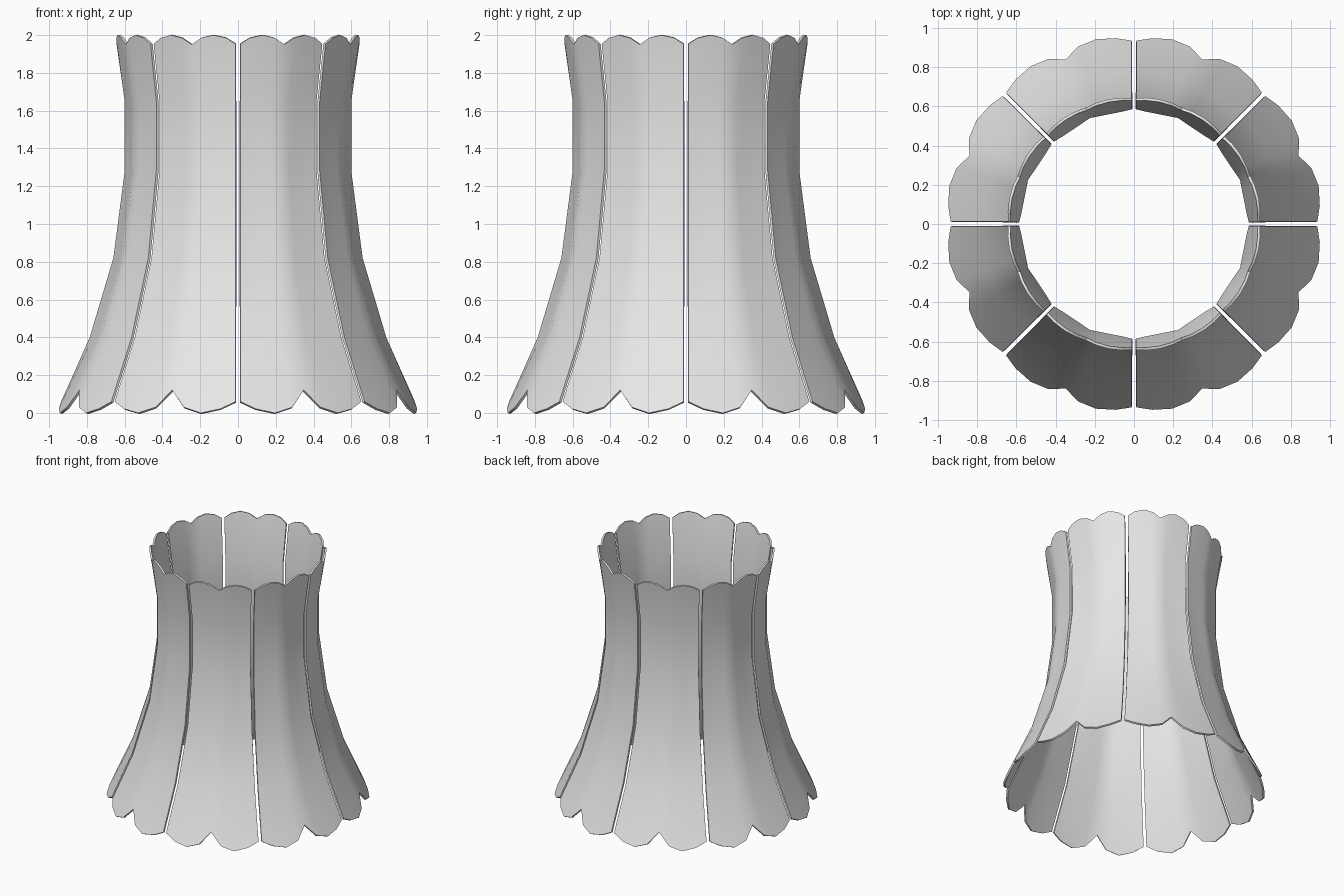
import bpy, bmesh, math

cube = bpy.data.objects.get("Cube")
if cube:
    bpy.data.objects.remove(cube, do_unlink=True)

GAP = 0.012          # half the slit between neighbouring panels
WALL = 0.014         # panel thickness
HALF = math.radians(22.5)   # each panel is made of two flat-ish halves

# Outer profile of the shade: (height, radius)
PROFILE = [(0.0, 0.963), (0.40, 0.785), (0.82, 0.66),
           (1.28, 0.60), (1.65, 0.60), (2.0, 0.65)]

# One scallop: (angle share, bottom height, top height), slit to panel middle
SCALLOP = [(0.0, 0.06, 1.953), (0.25, 0.022, 1.985), (0.52, 0.0, 2.0),
           (0.78, 0.03, 1.985), (1.0, 0.12, 1.95)]


def radius_at(z):
    for (z0, r0), (z1, r1) in zip(PROFILE, PROFILE[1:]):
        if z <= z1:
            return r0 + (r1 - r0) * (z - z0) / (z1 - z0)
    return PROFILE[-1][1]


# Mirrored pair of scallops across the panel
columns = [(s * HALF, lo, hi) for s, lo, hi in SCALLOP]
columns += [(2 * HALF - a, lo, hi) for a, lo, hi in reversed(columns[:-1])]

# Panel surface
bm = bmesh.new()
grid = []
for angle, low, high in columns:
    col = []
    for row, (z, r) in enumerate(PROFILE):
        if row == 0:
            z = low
        elif row == len(PROFILE) - 1:
            z = high
        r = radius_at(z)
        if 0 < row < len(PROFILE) - 1:      # straight chords between the rims
            r *= math.cos(HALF / 2) / math.cos(angle % HALF - HALF / 2)
        inset = math.asin(GAP / r)          # keeps the slit parallel
        a = min(max(angle, inset), 2 * HALF - inset)
        col.append(bm.verts.new((r * math.cos(a), r * math.sin(a), z)))
    grid.append(col)
for c0, c1 in zip(grid, grid[1:]):
    for i in range(len(PROFILE) - 1):
        bm.faces.new((c0[i], c1[i], c1[i + 1], c0[i + 1]))
mesh = bpy.data.meshes.new("shade_panel")
bm.to_mesh(mesh)
bm.free()

# Single grey material
grey = bpy.data.materials.new("light_grey")
grey.use_nodes = True
colour = (0.8, 0.8, 0.8, 1.0)
grey.diffuse_color = colour
grey.node_tree.nodes["Principled BSDF"].inputs["Base Color"].default_value = colour
mesh.materials.append(grey)

# First panel, thickened inwards
panel = bpy.data.objects.new("shade_panel_1", mesh)
bpy.context.collection.objects.link(panel)
bpy.ops.object.select_all(action='DESELECT')
panel.select_set(True)
bpy.context.view_layer.objects.active = panel
solid = panel.modifiers.new("thickness", 'SOLIDIFY')
solid.thickness = WALL
solid.offset = -1
bpy.ops.object.modifier_apply(modifier=solid.name)
bpy.ops.object.shade_smooth_by_angle(angle=math.radians(40))

# Remaining panels around the ring
for n in range(1, 8):
    copy = bpy.data.objects.new(f"shade_panel_{n + 1}", panel.data)
    copy.rotation_euler.z = n * 2 * HALF
    bpy.context.collection.objects.link(copy)
